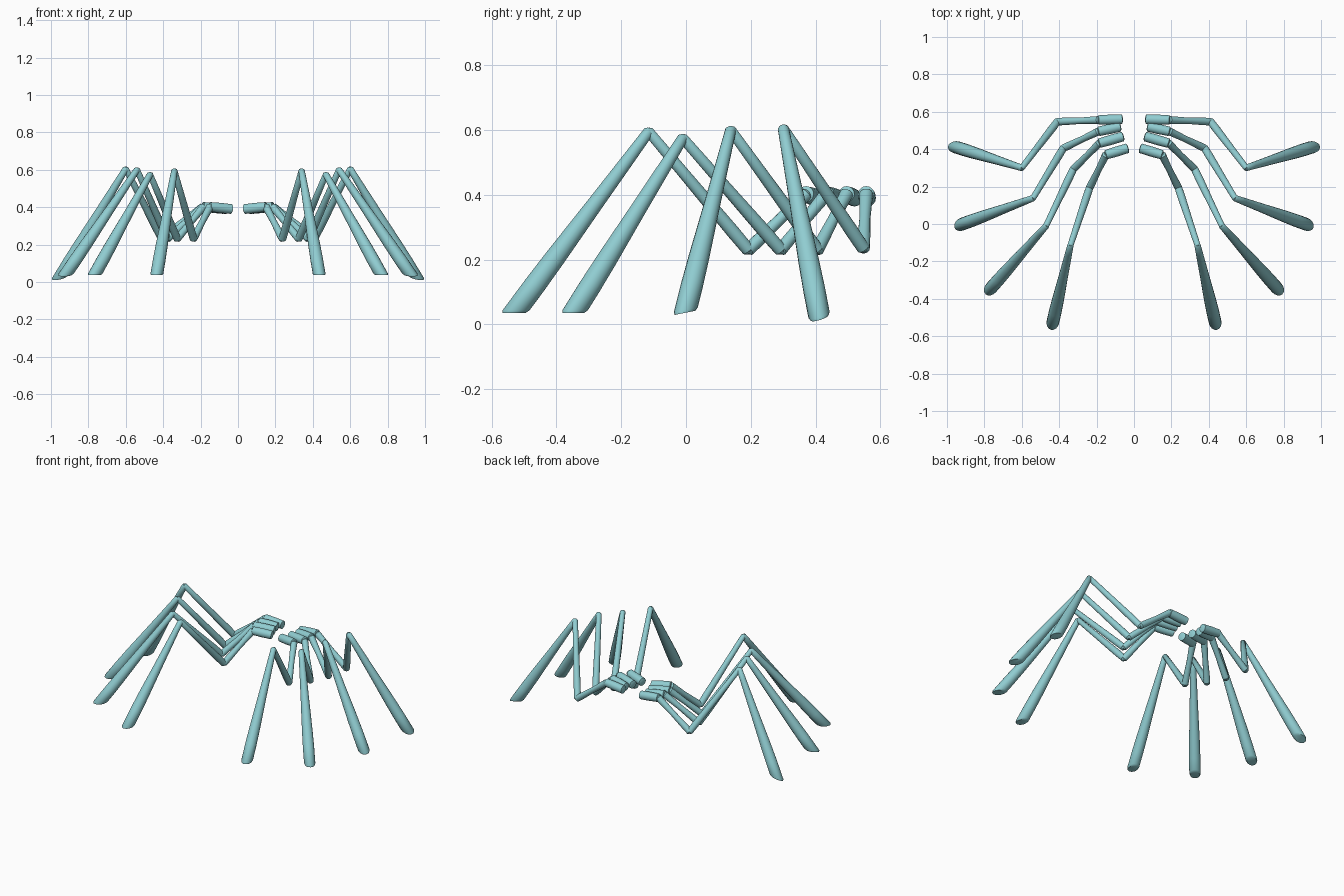
import bpy, bmesh, math
from mathutils import Vector

if "Cube" in bpy.data.objects:
    bpy.data.objects.remove(bpy.data.objects["Cube"])

SIDES = 16

teal = bpy.data.materials.new("pale_teal")
teal.use_nodes = True
teal.diffuse_color = (0.28, 0.61, 0.64, 1)
teal.node_tree.nodes["Principled BSDF"].inputs["Base Color"].default_value = teal.diffuse_color


def loft(name, rings):
    """Skin a list of point rings and cap both ends."""
    bm = bmesh.new()
    loops = [[bm.verts.new(p) for p in ring] for ring in rings]
    for a, b in zip(loops, loops[1:]):
        for i in range(SIDES):
            j = (i + 1) % SIDES
            bm.faces.new((a[i], a[j], b[j], b[i]))
    bm.faces.new(loops[0])
    bm.faces.new(loops[-1])
    bmesh.ops.recalc_face_normals(bm, faces=bm.faces)
    mesh = bpy.data.meshes.new(name)
    bm.to_mesh(mesh)
    bm.free()
    mesh.materials.append(teal)
    obj = bpy.data.objects.new(name, mesh)
    bpy.context.collection.objects.link(obj)
    bpy.ops.object.select_all(action="DESELECT")
    obj.select_set(True)
    bpy.context.view_layer.objects.active = obj
    bpy.ops.object.shade_smooth_by_angle(angle=math.radians(40))
    return obj


def limb(name, start, end, profile, overrun=0.008, foot=None):
    """Round limb; profile is (fraction, radius). A foot is cut on a tilted plane."""
    axis = (end - start).normalized()
    side = axis.cross(Vector((0, 0, 1))).normalized()
    up = side.cross(axis)

    def ring(centre, r):
        angles = [math.tau * i / SIDES for i in range(SIDES)]
        return [centre + side * r * math.cos(a) + up * r * math.sin(a) for a in angles]

    # Rounded starting end, then the body
    r0, r1 = profile[0][1], profile[-1][1]
    rings = [ring(start - axis * overrun, r0 * 0.6)]
    rings += [ring(start.lerp(end, f), r) for f, r in profile]
    if foot is None:
        rings.append(ring(end + axis * overrun, r1 * 0.6))
    else:
        # Slide the last rings along the limb onto the sole plane
        normal = Vector((-foot[0], -foot[1], 1))
        for lift, scale in ((0.008, 1.0), (0, 0.86)):
            sole = end + Vector((0, 0, lift))
            rings.append([p + axis * ((sole - p).dot(normal) / axis.dot(normal))
                          for p in ring(end, r1 * scale)])
    return loft(name, rings)


# Joints of each left leg: hip, coxa end, elbow, knee, sole; then sole slope
LEGS = {
    "front": ((.035, .405, .39), (.15, .37, .402), (.238, .192, .23),
              (.34, -.115, .595), (.435, -.53, .036), (0, 0)),
    "mid_front": ((.06, .468, .39), (.185, .432, .402), (.325, .292, .23),
                  (.47, -.01, .575), (.768, -.347, .036), (0, 0)),
    "mid_back": ((.075, .52, .39), (.19, .495, .402), (.378, .405, .23),
                 (.54, .138, .6), (.925, -.003, .036), (0, .2)),
    "back": ((.065, .56, .39), (.19, .556, .402), (.41, .547, .235),
             (.6, .3, .605), (.955, .412, .021), (-.2, .3)),
}

COXA = ((0, .026), (.5, .027), (1, .025))
FEMUR = ((0, .021), (.45, .017), (.85, .02), (1, .02))
PATELLA = ((0, .02), (.15, .021), (.6, .018), (1, .016))
TIBIA = ((0, .017), (.1, .019), (.4, .025), (.7, .032), (.85, .034))

for tag, sign in (("left", 1), ("right", -1)):
    for leg, (*joints, slope) in LEGS.items():
        hip, coxa, elbow, knee, sole = [Vector((x * sign, y, z)) for x, y, z in joints]
        name = f"{tag}_{leg}_leg_"
        limb(name + "hip", hip, coxa, COXA, 0.004)
        limb(name + "thigh", coxa, elbow, FEMUR)
        limb(name + "shank", elbow, knee, PATELLA)
        limb(name + "foot", knee, sole, TIBIA, foot=(slope[0] * sign, slope[1]))
